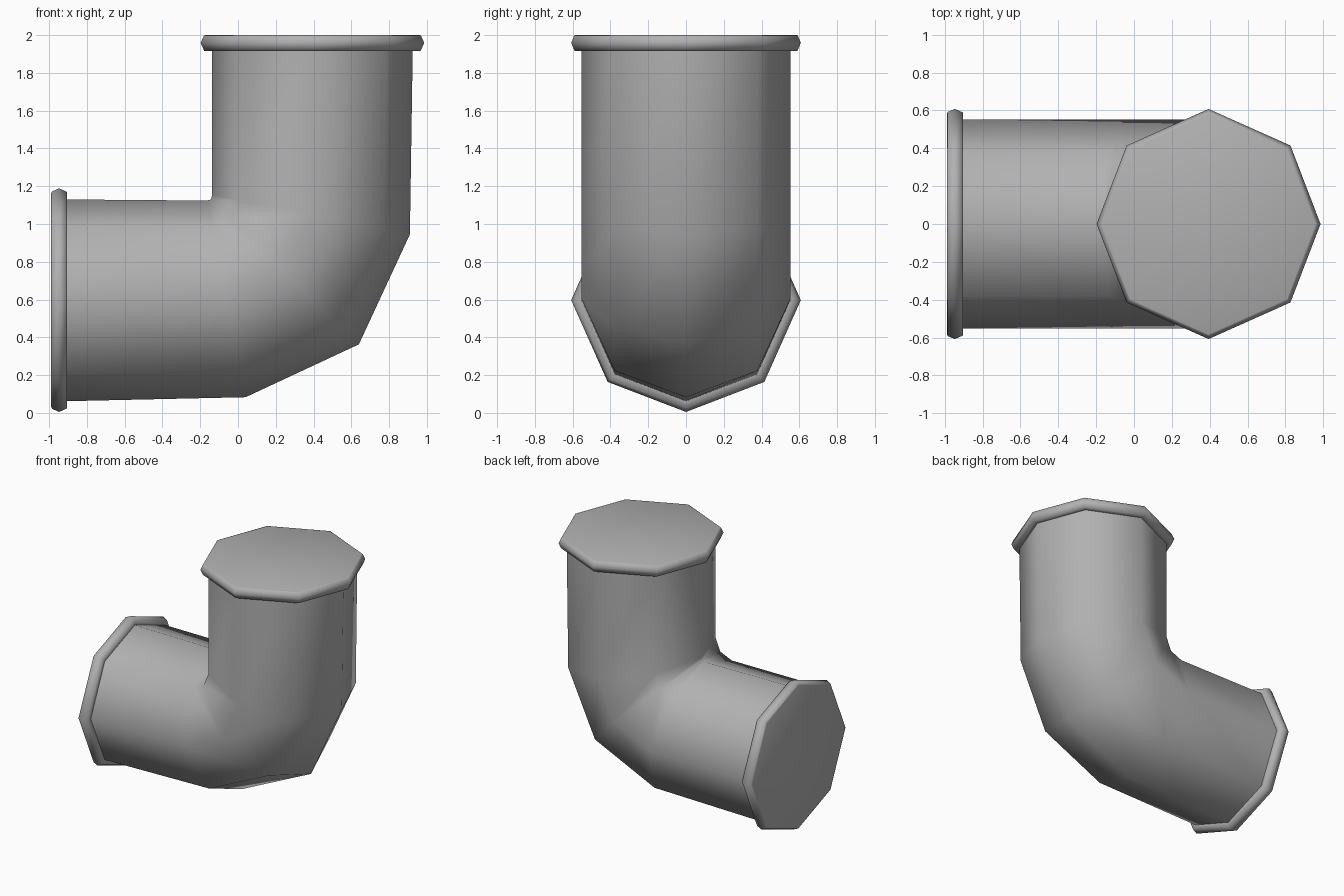
import bpy, bmesh, math
from mathutils import Vector

if "Cube" in bpy.data.objects:
    bpy.data.objects.remove(bpy.data.objects["Cube"])

SIDES = 8
GREY = bpy.data.materials.new("dark_grey")
GREY.diffuse_color = (0.44, 0.44, 0.44, 1)
GREY.use_nodes = True
GREY.node_tree.nodes["Principled BSDF"].inputs["Base Color"].default_value = GREY.diffuse_color


def loft(name, sections, smooth, cap_end=False):
    """Bridge octagonal sections given as (outer x,z), (inner x,z), half width in y."""
    bm = bmesh.new()
    rings = []
    for (ox, oz), (ix, iz), ry in sections:
        mid = Vector(((ox + ix) / 2, 0, (oz + iz) / 2))
        arm = Vector((ox, 0, oz)) - mid
        ring = []
        for k in range(SIDES):
            a = 2 * math.pi * k / SIDES
            # diagonal corners are pulled slightly towards the bend plane
            a -= math.radians(2) * math.sin(2 * a)
            ring.append(bm.verts.new(mid + arm * math.cos(a) + Vector((0, ry * math.sin(a), 0))))
        rings.append(ring)
    for a, b in zip(rings, rings[1:]):
        for k in range(SIDES):
            n = (k + 1) % SIDES
            bm.faces.new((a[k], a[n], b[n], b[k]))
    if cap_end:
        bm.faces.new(rings[-1])
    bmesh.ops.recalc_face_normals(bm, faces=bm.faces[:])
    mesh = bpy.data.meshes.new(name)
    bm.to_mesh(mesh)
    bm.free()
    mesh.materials.append(GREY)
    obj = bpy.data.objects.new(name, mesh)
    bpy.context.collection.objects.link(obj)
    bpy.context.view_layer.objects.active = obj
    obj.select_set(True)
    bpy.ops.object.shade_smooth_by_angle(angle=math.radians(smooth))
    obj.select_set(False)
    return obj


# Bent pipe: straight legs with a three-section corner
loft("elbow_pipe", [
    ((-0.905, 0.062), (-0.905, 1.13), 0.553),
    ((0.04, 0.083), (-0.165, 1.124), 0.553),
    ((0.64, 0.363), (-0.143, 1.13), 0.553),
    ((0.91, 0.945), (-0.137, 1.155), 0.553),
    ((0.925, 1.92), (-0.137, 1.92), 0.553),
], 55)

# Flange profile: distance along the pipe, radius in the bend plane, half width in y
PROFILE = [(0, 0.532, 0.553), (0, 0.573, 0.59), (0.042, 0.592, 0.608),
           (0.08, 0.575, 0.592), (0.084, 0.565, 0.582)]

# Capped end flanges
loft("side_flange", [((-0.905 - d, 0.597 - r), (-0.905 - d, 0.597 + r), ry)
                     for d, r, ry in PROFILE], 70, cap_end=True)
loft("top_flange", [((0.394 + r, 1.917 + d), (0.394 - r, 1.917 + d), ry)
                    for d, r, ry in PROFILE], 70, cap_end=True)
